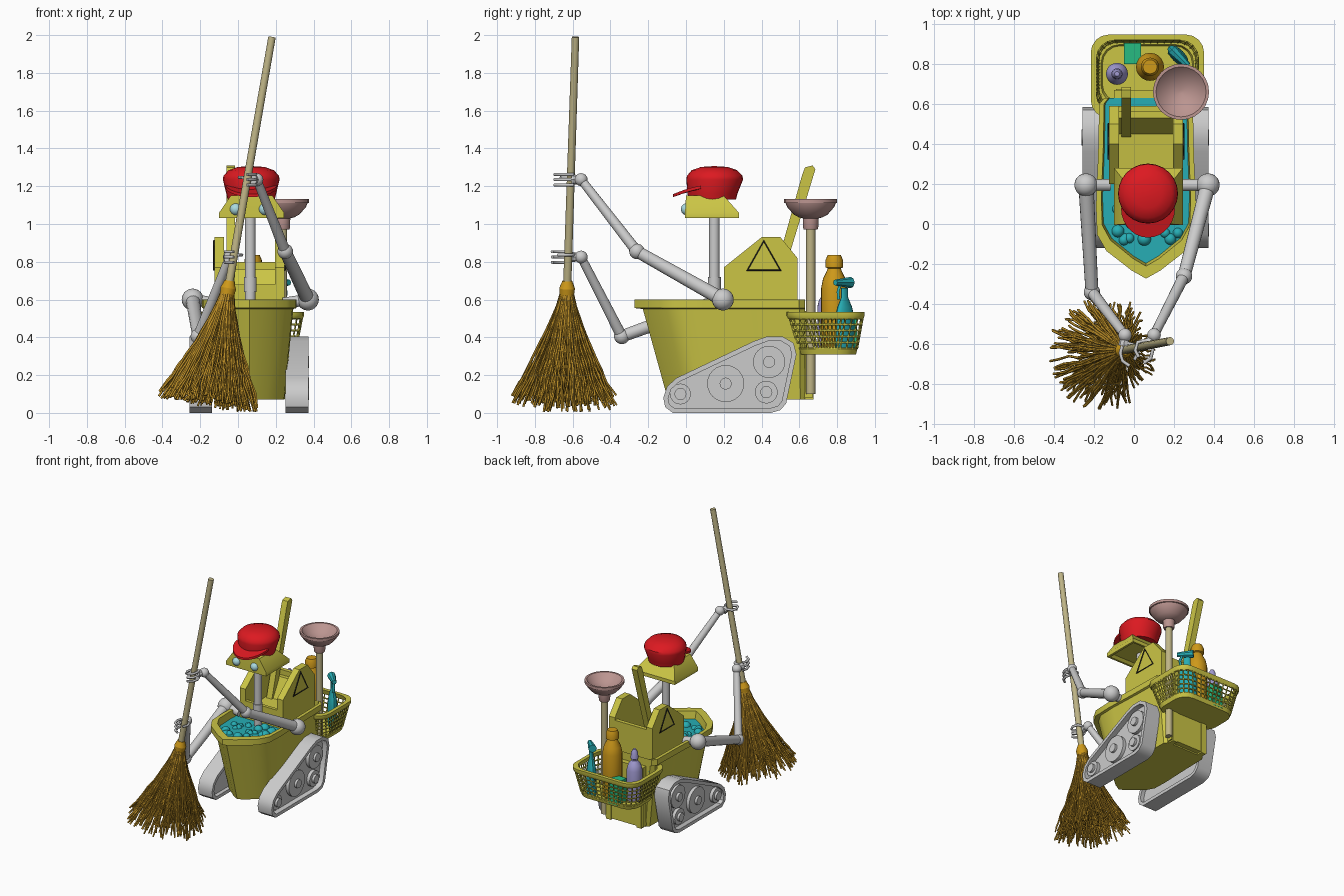
import bpy, bmesh, math, random
from mathutils import Vector, Matrix

if "Cube" in bpy.data.objects:
    bpy.data.objects.remove(bpy.data.objects["Cube"])

random.seed(4)
CX = 0.06  # centre line of the machine
YEL, RED, TEAL, ORANGE = (.6, .56, .06), (.72, .01, .015), (.02, .42, .46), (.62, .32, .01)
TAN, PINK, PURPLE, GREEN, BLACK = (.52, .46, .24), (.5, .3, .28), (.36, .33, .65), (.02, .5, .22), (.02, .02, .02)
STRAW, EYE = (.5, .27, .02), (.4, .7, .75)
mats = {}


def paint(ob, col):
    if col:
        if col not in mats:
            mats[col] = bpy.data.materials.new("paint")
            mats[col].diffuse_color = (*col, 1)
        ob.data.materials.append(mats[col])


def finish(bm, name, col):
    bmesh.ops.recalc_face_normals(bm, faces=bm.faces)
    me = bpy.data.meshes.new(name)
    bm.to_mesh(me)
    bm.free()
    ob = bpy.data.objects.new(name, me)
    bpy.context.collection.objects.link(ob)
    paint(ob, col)
    bpy.ops.object.select_all(action='DESELECT')
    ob.select_set(True)
    bpy.context.view_layer.objects.active = ob
    bpy.ops.object.shade_smooth_by_angle(angle=math.radians(35))
    return ob


def loft(name, rings, col=None, caps=True):
    bm = bmesh.new()
    vs = [[bm.verts.new(p) for p in r] for r in rings]
    n = len(rings[0])
    for a, b in zip(vs, vs[1:]):
        for i in range(n):
            bm.faces.new((a[i], a[(i + 1) % n], b[(i + 1) % n], b[i]))
    if caps:
        bm.faces.new(vs[0])
        bm.faces.new(vs[-1])
    return finish(bm, name, col)


def circle(x, y, z, r, n=20, ry=None, rot=0):
    out = []
    for i in range(n):
        a = 2 * math.pi * i / n
        p = Matrix.Rotation(rot, 3, 'Z') @ Vector((r * math.cos(a), (ry or r) * math.sin(a), 0))
        out.append(p + Vector((x, y, z)))
    return out


def lathe(name, x, y, prof, col=None, n=20, sq=1, rot=0):
    return loft(name, [circle(x, y, z, r, n, r * sq, rot) for r, z in prof], col)


def limb(name, p, q, r0, r1=None, col=None, n=16):
    p, q = Vector(p), Vector(q)
    m = (q - p).to_track_quat('Z', 'Y').to_matrix()
    return loft(name, [[o + m @ v for v in circle(0, 0, 0, r, n)] for o, r in ((p, r0), (q, r1 or r0))], col)


def ball(name, p, r, col=None):
    bm = bmesh.new()
    bmesh.ops.create_uvsphere(bm, u_segments=20, v_segments=12, radius=r, matrix=Matrix.Translation(p))
    return finish(bm, name, col)


def slab(name, prof, x0, x1, col=None):
    return loft(name, [[(x, y, z) for y, z in prof] for x in (x0, x1)], col)


def box(name, x0, x1, y0, y1, z0, z1, col=None):
    return slab(name, [(y0, z0), (y1, z0), (y1, z1), (y0, z1)], x0, x1, col)


def strands(name, paths, r, col=None, cyclic=False, res=0):
    cu = bpy.data.curves.new(name, 'CURVE')
    cu.dimensions, cu.bevel_depth, cu.bevel_resolution, cu.use_fill_caps = '3D', r, res, True
    for path in paths:
        s = cu.splines.new('POLY')
        s.points.add(len(path) - 1)
        s.use_cyclic_u = cyclic
        for pt, p in zip(s.points, path):
            pt.co = (*p, 1)
    ob = bpy.data.objects.new(name, cu)
    bpy.context.collection.objects.link(ob)
    paint(ob, col)


# Bucket with lip, hollow inside
half = [(.07, -.215), (.12, -.175), (.19, -.12), (.235, -.04), (.24, .1), (.23, .35), (.225, .6), (.2, .63)]
outline = [(0, -.255)] + half + [(-x, y) for x, y in half[::-1]]


def ring(s, z, sx=None):
    return [(CX + x * (sx or s), .63 - (.63 - y) * s, z) for x, y in outline]


loft("bucket", [ring(.82, .07, .78), ring(.97, .55), ring(1.02, .555, 1.04), ring(1.02, .6, 1.04),
                ring(.95, .6, .93), ring(.82, .15, .72)], YEL)
box("bucket_back_plate", CX - .16, CX + .16, .6, .67, .08, .54, YEL)
for s in (-1, 1):
    box("bucket_back_foot", CX + s * .13 - .02, CX + s * .13 + .02, .6, .675, .07, .4, YEL)

# Water and foam
loft("water", [ring(.93, .5, .9), ring(.94, .545, .91)], TEAL)
for i in range(26):
    p = (CX + random.uniform(-.16, .16), random.uniform(-.1, .18), .54)
    ball("foam", p, random.uniform(.02, .035), TEAL)

# Wringer: two side panels, walls, sloped press and lever
panel = [(.2, .5), (.2, .77), (.4, .93), (.5, .93), (.59, .82), (.59, .5)]
for s in (-1, 1):
    slab("wringer_side", panel, CX + s * .135, CX + s * .185, YEL)
    tri = [(CX + s * .187, y, z) for y, z in ((.325, .755), (.5, .755), (.412, .91))]
    strands("warning_triangle", [tri], .006, BLACK, True)
box("wringer_back", CX - .14, CX + .14, .56, .59, .5, .8, YEL)
box("wringer_front", CX - .14, CX + .14, .2, .225, .45, .68, YEL)
slab("wringer_press", [(.22, .6), (.22, .56), (.57, .56), (.57, .76), (.53, .76), (.45, .62)], CX - .14, CX + .14, YEL)
slab("wringer_lever", [(.43, .6), (.475, .6), (.685, 1.29), (.67, 1.31), (.63, 1.3), (.615, 1.26)], -.062, -.015, YEL)

# Tracks with recessed faces, wheels and hubs
belt = [(-.11, .03), (-.12, .08), (-.1, .14), (-.05, .185), (.36, .38), (.43, .405), (.51, .405), (.57, .37),
        (.585, .31), (.53, .05), (.5, .015), (.45, 0), (-.07, 0)]


def inset(pts, d):
    out = []
    for i, p in enumerate(pts):
        p, a, b = Vector(p), Vector(pts[i - 1]), Vector(pts[(i + 1) % len(pts)])
        u, v = (p - a).normalized(), (b - p).normalized()
        n1, n2 = Vector((u.y, -u.x)), Vector((v.y, -v.x))
        m = (n1 + n2).normalized()
        out.append(p + m * d / max(m.dot(n1), .3))
    return out


thin = inset(belt, .025)
for s in (-1, 1):
    X = lambda v: CX - .003 + s * v
    rows = [(.225, thin), (.195, thin), (.195, belt), (.315, belt), (.315, thin), (.275, thin)]
    loft("track", [[(X(v), y, z) for y, z in r] for v, r in rows])
    for y, z, r in ((-.03, .1, .055), (.21, .155, .098), (.425, .11, .06), (.44, .27, .085)):
        limb("track_wheel", (X(.27), y, z), (X(.3), y, z), r, n=24)
        limb("wheel_hub", (X(.29), y, z), (X(.318), y, z), .032, n=12)
    limb("track_axle", (X(.1), .21, .2), (X(.2), .21, .2), .04)


# Basket: wire walls, rim, solid base
def rrect(t, z, grow=0, m=9, n=4):
    hx, y0, y1, r = .235 + .042 * t + grow, .6 - .065 * t - grow, .9 + .04 * t + grow, .09
    hy, cy, pts = (y1 - y0) / 2, (y0 + y1) / 2, []
    for k, (sx, sy) in enumerate(((1, 1), (-1, 1), (-1, -1), (1, -1))):
        for i in range(n + 1):
            a = math.pi / 2 * (k + i / n)
            pts.append(Vector((.067 + sx * (hx - r) + r * math.cos(a), cy + sy * (hy - r) + r * math.sin(a), z)))
    full = []
    for i, p in enumerate(pts):
        full.append(p)
        if i % (n + 1) == n:
            q = pts[(i + 1) % len(pts)]
            full += [p.lerp(q, j / m) for j in range(1, m)]
    return full


cage = loft("basket_mesh", [rrect((z - .31) / .22, z) for z in (.34, .372, .404, .436, .468, .5)], YEL, False)
w = cage.modifiers.new("wire", 'WIREFRAME')
w.thickness = .011
loft("basket_rim", [rrect(.9, .5, -.008), rrect(.9, .5, .004), rrect(1, .515, .006), rrect(1, .535, .006),
                    rrect(1, .535, -.022), rrect(.9, .5, -.008)], YEL, False)
loft("basket_base", [rrect(0, .31), rrect(.15, .345, .003), rrect(.15, .345, -.01), rrect(0, .325, -.01)], YEL)

# Cleaning supplies in the basket
lathe("purple_bottle", -.085, .75, [(.05, .325), (.055, .34), (.055, .56), (.045, .6), (.022, .63), (.022, .64),
                                    (.028, .645), (.024, .69), (.012, .715)], PURPLE)
lathe("orange_bottle", .08, .785, [(.065, .325), (.07, .34), (.07, .66), (.06, .71), (.04, .75), (.035, .765),
                                   (.046, .77), (.046, .81), (.035, .835)], ORANGE)
lathe("spray_bottle", .22, .84, [(.062, .325), (.066, .35), (.066, .5), (.05, .56), (.024, .61), (.024, .66)],
      TEAL, 16, .5, -math.pi / 4)
d = Vector((.707, -.707, 0))
c = Vector((.22, .84, .69))
limb("spray_head", c - d * .045, c + d * .07, .03, .016, TEAL, 8)
strands("spray_trigger", [[c + d * .03, c + d * .05 - Vector((0, 0, .05)), c + d * .045 - Vector((0, 0, .09))]], .01, TEAL)
box("green_box", -.05, .035, .8, .905, .325, .5, GREEN)

# Plunger, upside down
limb("plunger_stick", (.235, .66, .1), (.235, .66, 1.0), .025, col=TAN)
lathe("plunger_cup", .235, .66, [(.036, .97), (.04, .98), (.042, 1.03), (.062, 1.035), (.09, 1.05), (.125, 1.09),
                                 (.133, 1.11), (.14, 1.112), (.14, 1.132), (.125, 1.132), (.08, 1.085), (.01, 1.065)], PINK, 24)

# Neck, head, eyes
limb("neck", (CX + .005, .15, .55), (CX + .005, .15, 1.06), .028)
lathe("neck_collar", CX + .005, .15, [(.034, .64), (.034, .72)], None)
hd = lambda w, y0, y1, z: [(CX + .012 - w, y0, z), (CX + .012 + w, y0, z), (CX + .012 + w, y1, z), (CX + .012 - w, y1, z)]
loft("head", [hd(.14, .03, .25, 1.05), hd(.155, .01, .265, 1.033), hd(.172, -.005, .28, 1.033),
              hd(.172, -.005, .28, 1.06), hd(.11, .0, .2, 1.15)], YEL)
for x in (-.012, .142):
    ball("eye", (x, .005, 1.078), .032, EYE)

# Cap and brim
loft("cap", [circle(.07, .13 + o, z, r, 24) for r, z, o in ((.125, 1.13, .01), (.132, 1.16, .01), (.15, 1.235, .022),
     (.147, 1.255, .022), (.12, 1.285, .02), (.07, 1.302, .02), (.01, 1.306, .02))], RED)
arc = [math.pi * (1 + i / 14) for i in range(15)]
loft("cap_brim", [[(.07 + .135 * math.cos(a), .08 + .148 * math.sin(a), 1.175 + dz + .025 * math.sin(a)
                    + .02 * math.cos(a) ** 2) for a in arc] for dz in (-.008, .008)], RED)

# Broom: handle, binding, bristles
low, top = Vector((-.055, -.63, .64)), Vector((.18, -.585, 1.99))
limb("broom_handle", low, top, .022, .02, TAN)
ax = (low - top).normalized()
limb("broom_binding", low - ax * .06, low - ax * .02, .026, .042, ORANGE)
limb("broom_binding_lower", low - ax * .02, low + ax * .04, .042, .036, ORANGE)
u = ax.cross(Vector((0, 1, 0))).normalized()
v = ax.cross(u)
paths = []
for i in range(270):
    a, k = random.uniform(0, 2 * math.pi), math.sqrt(random.uniform(.03, 1))
    length = random.uniform(.54, .605)
    path = []
    for j in range(9):
        t = j / 8
        r = k * (.034 + .245 * t ** 1.25)
        jit = .012 * t
        p = low + ax * (t * length + .01) + (u * math.cos(a) + v * math.sin(a)) * r
        p += Vector((random.uniform(-jit, jit), random.uniform(-jit, jit), 0))
        p.z = max(p.z, .007)
        path.append(p)
    paths.append(path)
strands("broom_bristles", paths, .0062, STRAW)

# Arms: shoulder, elbow, wrist, then a hand gripping the handle
for side, s, joints in (("right", 1, ((.37, .195, .6), (.25, -.26, .855), (.1, -.555, 1.235))),
                        ("left", -1, ((-.24, .195, .6), (-.21, -.34, .405), (-.045, -.555, .825)))):
    sh, el, wr = map(Vector, joints)
    for part, p, r in (("shoulder", sh, .058), ("elbow", el, .041), ("wrist", wr, .034)):
        ball(f"{side}_{part}", p, r)
    limb(f"{side}_shoulder_mount", (CX + s * .18, .195, .58), sh, .03)
    limb(f"{side}_upper_arm", sh, el, .038, .032)
    limb(f"{side}_forearm", el, wr, .029, .023)
    g = low.lerp(top, (wr.z - low.z) / (top.z - low.z))
    limb(f"{side}_palm", wr, g + Vector((s * .028, .015, 0)), .02, .028, n=8)
    curl = ((.035, .015), (.045, -.02), (.035, -.06), (.0, -.085))
    fingers = [[g + Vector((s * x, y, dz)) for x, y in curl] for dz in (-.028, 0, .028)]
    fingers.append([g + Vector((s * x, y, .012)) for x, y in ((.02, .03), (-.03, .02), (-.042, -.02), (-.025, -.055))])
    strands(f"{side}_fingers", fingers, .009, None, False, 1)

for m in bpy.data.materials:
    if m.users and not m.is_grease_pencil:
        m.use_nodes = True
        m.node_tree.nodes["Principled BSDF"].inputs["Base Color"].default_value = m.diffuse_color
